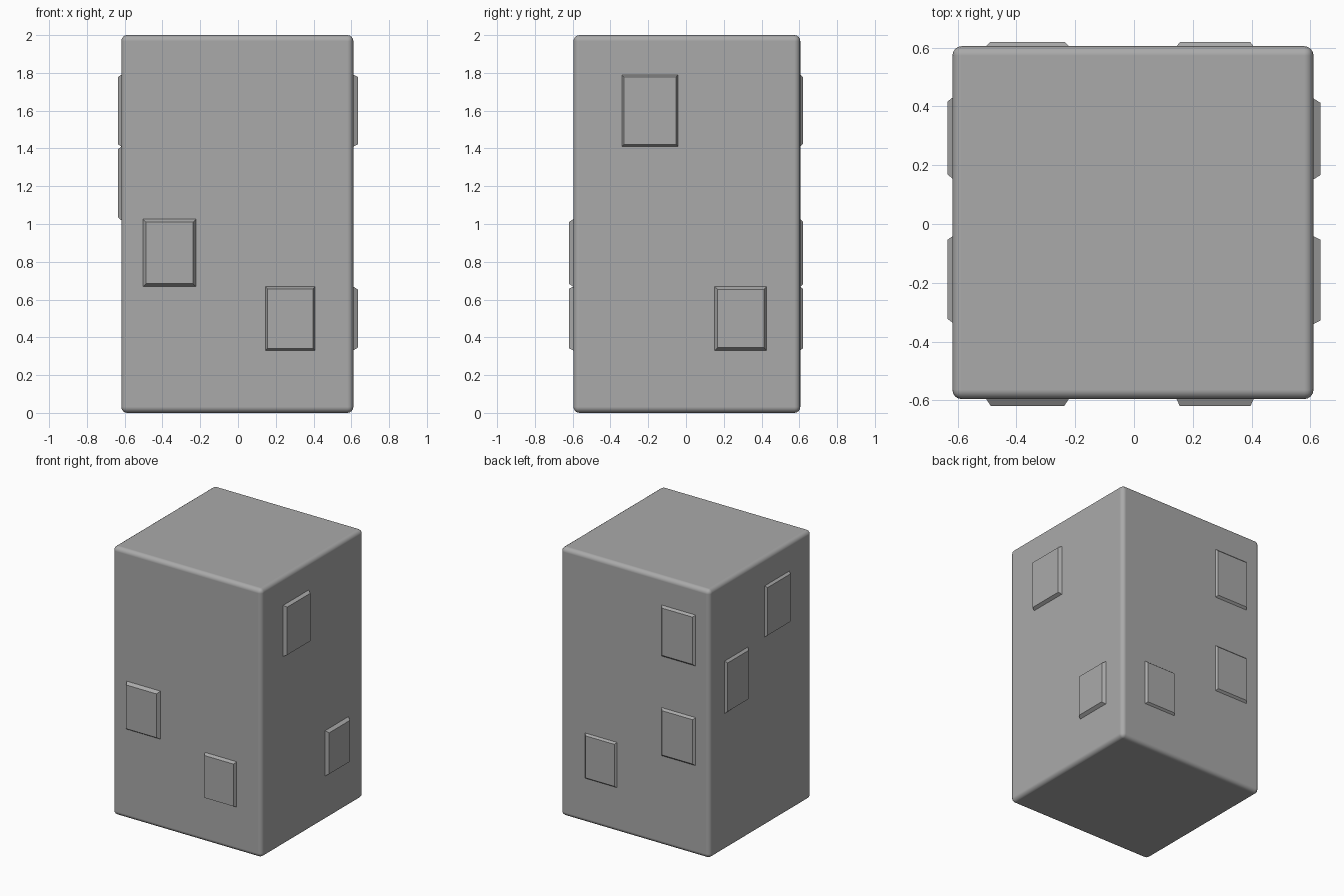
import bpy
import bmesh
from mathutils import Vector

cube = bpy.data.objects.get("Cube")
if cube:
    bpy.data.objects.remove(cube, do_unlink=True)

grey = bpy.data.materials.new("stone_grey")
grey.use_nodes = True
grey.diffuse_color = (0.4, 0.4, 0.4, 1)
grey.node_tree.nodes["Principled BSDF"].inputs["Base Color"].default_value = (0.4, 0.4, 0.4, 1)

# Extents of the main block
LOW = Vector((-0.618, -0.596, 0))
HIGH = Vector((0.611, 0.605, 2))


def add_object(name, bm):
    bmesh.ops.recalc_face_normals(bm, faces=bm.faces)
    mesh = bpy.data.meshes.new(name)
    bm.to_mesh(mesh)
    bm.free()
    mesh.materials.append(grey)
    obj = bpy.data.objects.new(name, mesh)
    bpy.context.collection.objects.link(obj)
    return obj


# Main block with softly rounded edges
bm = bmesh.new()
bmesh.ops.create_cube(bm, size=1)
for v in bm.verts:
    v.co = (LOW + HIGH) / 2 + v.co * (HIGH - LOW)
body = add_object("block", bm)
bevel = body.modifiers.new("rounded_edges", "BEVEL")
bevel.width = 0.032
bevel.segments = 4
bevel.harden_normals = True
body.data.shade_smooth()


def raised_brick(name, axis, side, span, rows, inset):
    """Brick on one wall: axis 0 is x, axis 1 is y; its outer face is inset."""
    wall = (HIGH if side > 0 else LOW)[axis]
    outer = side * (0.635, 0.62)[axis]
    bm = bmesh.new()
    rings = []
    # buried back, wall line, narrower outer face
    for depth, shrink in ((wall - side * 0.02, 0), (wall, 0), (outer, inset)):
        a, b = span[0] + shrink, span[1] - shrink
        c, d = rows[0] + shrink, rows[1] - shrink
        ring = []
        for u, z in ((a, c), (b, c), (b, d), (a, d)):
            co = (depth, u, z) if axis == 0 else (u, depth, z)
            ring.append(bm.verts.new(co))
        rings.append(ring)
    bm.faces.new(rings[0])
    bm.faces.new(rings[-1])
    for r, s in zip(rings, rings[1:]):
        for i in range(4):
            j = (i + 1) % 4
            bm.faces.new((r[i], r[j], s[j], s[i]))
    add_object(name, bm)


# Shared course heights
TOP, UPPER, MIDDLE, LOWER = (1.41, 1.79), (1.02, 1.41), (0.668, 1.026), (0.331, 0.668)

raised_brick("front_middle_brick", 1, -1, (-0.503, -0.222), MIDDLE, 0.016)
raised_brick("front_lower_brick", 1, -1, (0.145, 0.407), LOWER, 0.011)
raised_brick("back_top_brick", 1, 1, (-0.503, -0.222), TOP, 0.014)
raised_brick("back_middle_brick", 1, 1, (-0.503, -0.222), MIDDLE, 0.014)
raised_brick("back_lower_brick", 1, 1, (0.145, 0.407), LOWER, 0.012)
raised_brick("left_top_brick", 0, 1, (-0.34, -0.042), TOP, 0.012)
raised_brick("left_lower_brick", 0, 1, (0.152, 0.427), LOWER, 0.015)
raised_brick("right_top_brick", 0, -1, (-0.335, -0.042), TOP, 0.012)
raised_brick("right_upper_brick", 0, -1, (0.155, 0.43), UPPER, 0.014)
